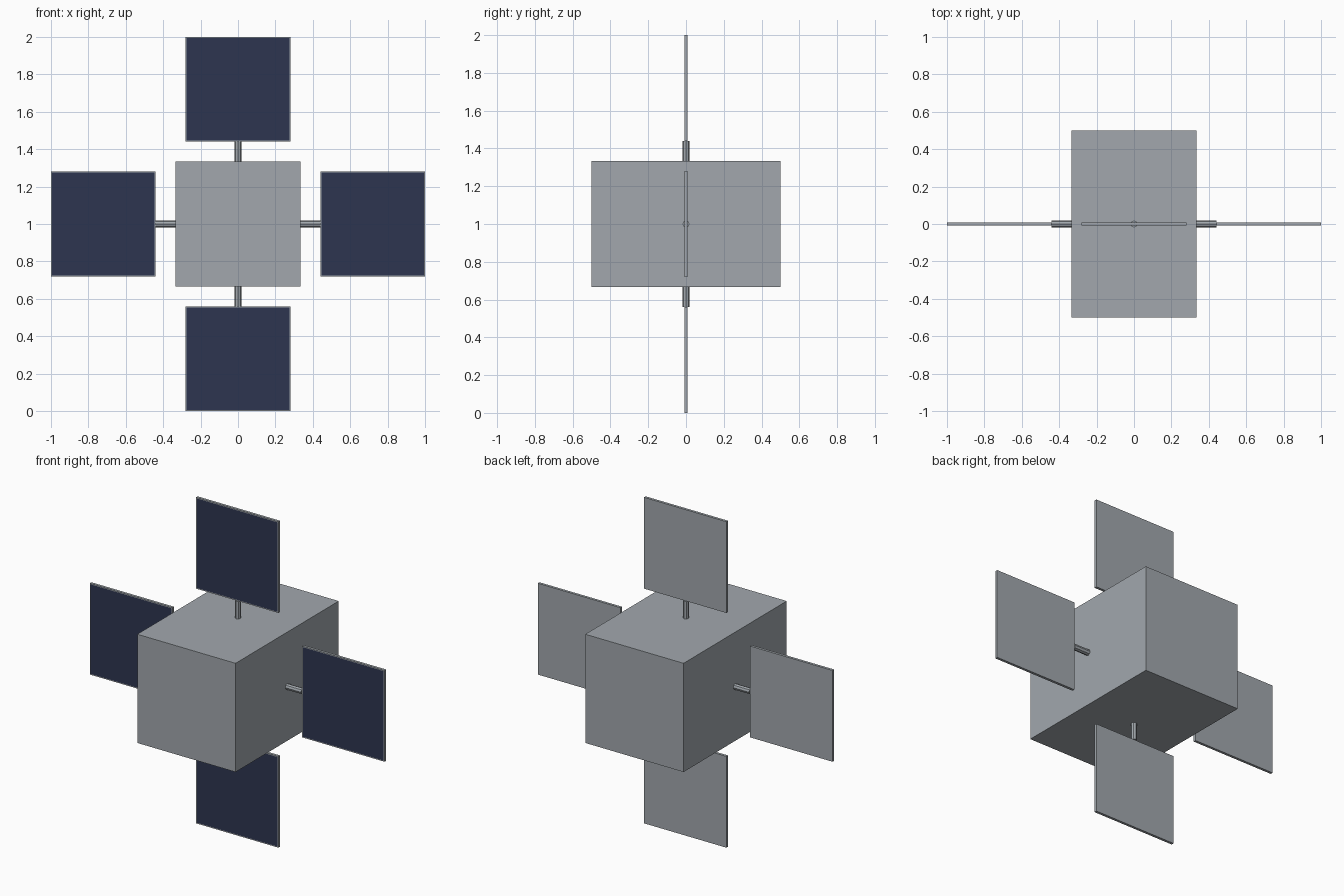
import bpy, bmesh, math
from mathutils import Matrix, Vector

cube = bpy.data.objects.get("Cube")
if cube:
    bpy.data.objects.remove(cube, do_unlink=True)


def material(name, color):
    m = bpy.data.materials.new(name)
    m.use_nodes = True
    m.diffuse_color = (*color, 1)
    m.node_tree.nodes["Principled BSDF"].inputs["Base Color"].default_value = (*color, 1)
    return m


grey = material("satellite grey", (0.36, 0.39, 0.42))
navy = material("solar cell navy", (0.027, 0.036, 0.08))

CENTRE = Vector((0, 0, 1))
BODY = Vector((0.667, 1.0, 0.667))
PANEL = 0.56
THICK = 0.016
BORDER = 0.008
ROD = 0.018


def finish(name, bm, mats):
    mesh = bpy.data.meshes.new(name)
    bm.to_mesh(mesh)
    bm.free()
    for m in mats:
        mesh.materials.append(m)
    obj = bpy.data.objects.new(name, mesh)
    bpy.context.collection.objects.link(obj)
    return obj


def box(size, centre):
    bm = bmesh.new()
    bmesh.ops.create_cube(bm, size=1)
    bmesh.ops.scale(bm, vec=size, verts=bm.verts)
    bmesh.ops.translate(bm, vec=centre, verts=bm.verts)
    return bm


# Central box body
finish("body", box(BODY, CENTRE), [grey])

# Four rods and solar panels around the body
sides = {"left": Vector((1, 0, 0)), "top": Vector((0, 0, 1)),
         "right": Vector((-1, 0, 0)), "bottom": Vector((0, 0, -1))}
inner = BODY.x / 2
edge = 1 - PANEL

for side, axis in sides.items():
    # Rod from the body to the panel edge
    bm = bmesh.new()
    turn = axis.to_track_quat('Z', 'Y').to_matrix().to_4x4()
    place = Matrix.Translation(CENTRE + axis * (inner + edge) / 2)
    bmesh.ops.create_cone(bm, cap_ends=True, segments=8, radius1=ROD, radius2=ROD,
                          depth=edge - inner, matrix=place @ turn)
    finish(side + "_rod", bm, [grey])

    # Panel with the cell area inset into its front face
    bm = box((PANEL, THICK, PANEL), CENTRE + axis * (1 - PANEL / 2))
    bm.normal_update()
    front = min(bm.faces, key=lambda f: f.calc_center_median().y)
    bmesh.ops.inset_region(bm, faces=[front], thickness=BORDER)
    front.material_index = 1
    finish(side + "_panel", bm, [grey, navy])
